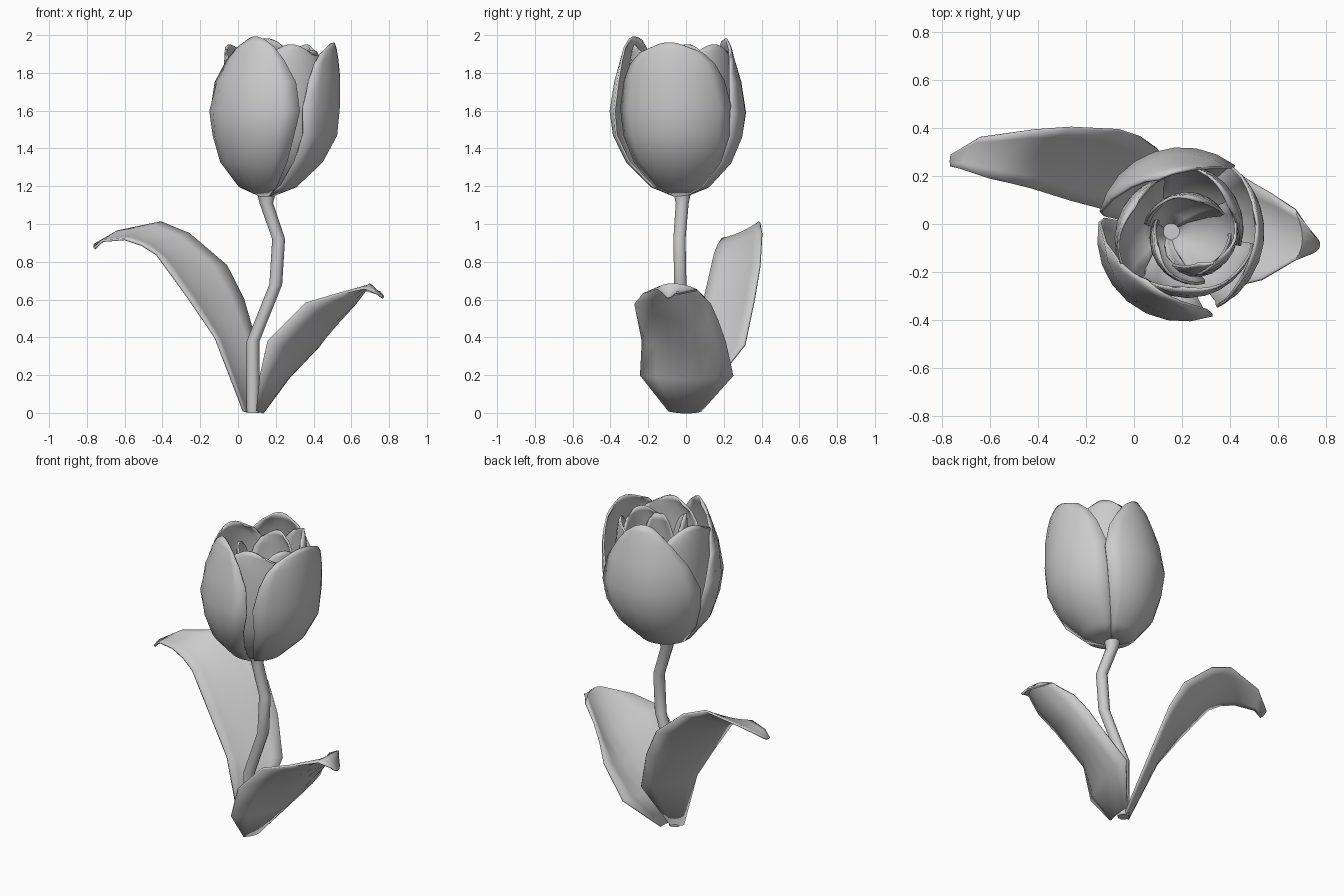
import bpy, bmesh, math
from mathutils import Vector

cube = bpy.data.objects.get("Cube")
if cube:
    bpy.data.objects.remove(cube, do_unlink=True)

grey = bpy.data.materials.new("plain_grey")
grey.use_nodes = True
grey.diffuse_color = (0.6, 0.6, 0.6, 1)
grey.node_tree.nodes["Principled BSDF"].inputs["Base Color"].default_value = grey.diffuse_color


def sheet(name, rows, thickness=0.0, closed=False, caps=False):
    """Skin a grid of points, optionally closed into a tube or thickened."""
    bm = bmesh.new()
    grid = [[bm.verts.new(p) for p in row] for row in rows]
    count = len(rows[0])
    for low, high in zip(grid, grid[1:]):
        for i in range(count if closed else count - 1):
            j = (i + 1) % count
            bm.faces.new((low[i], low[j], high[j], high[i]))
    if caps:
        bm.faces.new(grid[0][::-1])
        bm.faces.new(grid[-1])
    mesh = bpy.data.meshes.new(name)
    bm.to_mesh(mesh)
    bm.free()
    mesh.materials.append(grey)
    obj = bpy.data.objects.new(name, mesh)
    bpy.context.collection.objects.link(obj)
    if thickness:
        solid = obj.modifiers.new("thickness", "SOLIDIFY")
        solid.thickness = thickness
        solid.offset = 0
    bpy.ops.object.select_all(action="DESELECT")
    obj.select_set(True)
    bpy.context.view_layer.objects.active = obj
    bpy.ops.object.shade_smooth_by_angle(angle=math.radians(50))


def arc(a, mid, b, steps=6):
    """Points on a smooth curve from a to b passing through mid."""
    a, mid, b = Vector(a), Vector(mid), Vector(b)
    pull = 2 * mid - (a + b) / 2
    ts = [i / steps for i in range(steps + 1)]
    return [a * (1 - t) ** 2 + pull * 2 * t * (1 - t) + b * t * t for t in ts]


# Stem: a bent tube that flares under the flower
stem_path = [(.08, 0, 0, .034), (.08, 0, .38, .034), (.2, -.03, .68, .034),
             (.215, -.035, .92, .034), (.15, -.02, 1.11, .036), (.15, -.02, 1.17, .05)]
sides = [math.tau * i / 10 for i in range(10)]
sheet("stem", [[(x + r * math.cos(a), y + r * math.sin(a), z) for a in sides]
               for x, y, z, r in stem_path], closed=True, caps=True)

# Leaves: each row runs front edge, midrib, back edge
short_leaf = [
    ((.1, -.09, .01), (.13, 0, 0), (.12, .08, .01)),
    ((.12, -.24, .2), (.24, 0, .18), (.27, .25, .2)),
    ((.16, -.23, .38), (.37, -.01, .33), (.43, .21, .38)),
    ((.36, -.27, .58), (.51, -.03, .48), (.49, .17, .49)),
    ((.53, -.23, .63), (.62, -.05, .58), (.56, .13, .58)),
    ((.67, -.15, .66), (.7, -.06, .68), (.67, .06, .65)),
    ((.74, -.12, .63), (.77, -.09, .61), (.75, -.05, .64))]
sheet("left_side_leaf", [arc(*row) for row in short_leaf], 0.012)

long_leaf_edges = [
    ((.03, -.02, .01), (.09, .03, .01)),
    ((-.12, .06, .4), (.1, .31, .36)),
    ((-.27, .1, .62), (.03, .36, .6)),
    ((-.43, .15, .84), (-.06, .39, .78)),
    ((-.51, .17, .89), (-.26, .4, .95)),
    ((-.6, .19, .92), (-.41, .39, 1.01)),
    ((-.72, .23, .91), (-.64, .36, .96)),
    ((-.76, .24, .87), (-.76, .29, .89))]
rows = []
for front, back in long_leaf_edges:
    front, back = Vector(front), Vector(back)
    sag = Vector((-.5, .1, -.4)) * (back - front).length * 0.1
    rows.append(arc(front, (front + back) / 2 + sag, back))
sheet("right_side_leaf", rows, 0.012)


# Petals: profiles give radius, height and share of full width
BASE = [(.03, 1.15, 1), (.15, 1.2, 1), (.27, 1.33, 1), (.33, 1.47, 1)]
CUPPED = BASE + [(.35, 1.6, 1), (.325, 1.76, .86), (.29, 1.88, .62), (.27, 1.95, .42), (.25, 1.99, .22)]
UPRIGHT = BASE + [(.345, 1.62, 1), (.345, 1.78, .86), (.335, 1.87, .72), (.325, 1.93, .54), (.315, 1.96, .3)]


def petal(name, facing, half_width, profile, scale=1.0, drop=0.0, twist=0.02,
          centre=(.19, -.04), lean=0, rounding=0.0):
    """Sweep a profile round the flower; lean turns the tip, rounding lowers its corners."""
    rows = []
    for radius, z, width in profile:
        up = min(1, (z - 1.15) / 0.3)
        high = max(0, (z - 1.5) / 0.5)
        cx = .15 + (centre[0] - .15) * up
        cy = -.03 + (centre[1] + .03) * up
        row = []
        for i in range(9):
            u = i / 4 - 1
            a = math.radians(facing + lean * high + half_width * width * u)
            r = radius * scale + twist * u * up
            row.append((cx + r * math.cos(a), cy + r * math.sin(a),
                        z - drop * up - rounding * u * u * high))
        rows.append(row)
    sheet(name, rows, 0.012)


petal("outer_petal_front", 228, 60, CUPPED, twist=0.015, lean=20, rounding=0.02)
petal("outer_petal_left", -4, 58, UPRIGHT, twist=0.005, lean=-5, rounding=0.03)
petal("outer_petal_back", 110, 57, CUPPED, twist=-0.01, lean=-12, drop=0.01, rounding=0.02)

# Inner petals fill the gaps, then a tight coil sits in the heart
for i, word in enumerate(("first", "second", "third")):
    facing = 50 + 120 * i
    petal("inner_petal_" + word, facing, 62, UPRIGHT, 0.78, 0.01, 0.025, (.2, -.04), rounding=0.04)
    petal("heart_petal_" + word, facing + 50, 66, UPRIGHT, 0.52, 0.04, 0.02, (.24, -.05), rounding=0.03)
petal("core_petal", 300, 75, CUPPED, 0.4, 0.12, 0.015, (.25, -.08))
